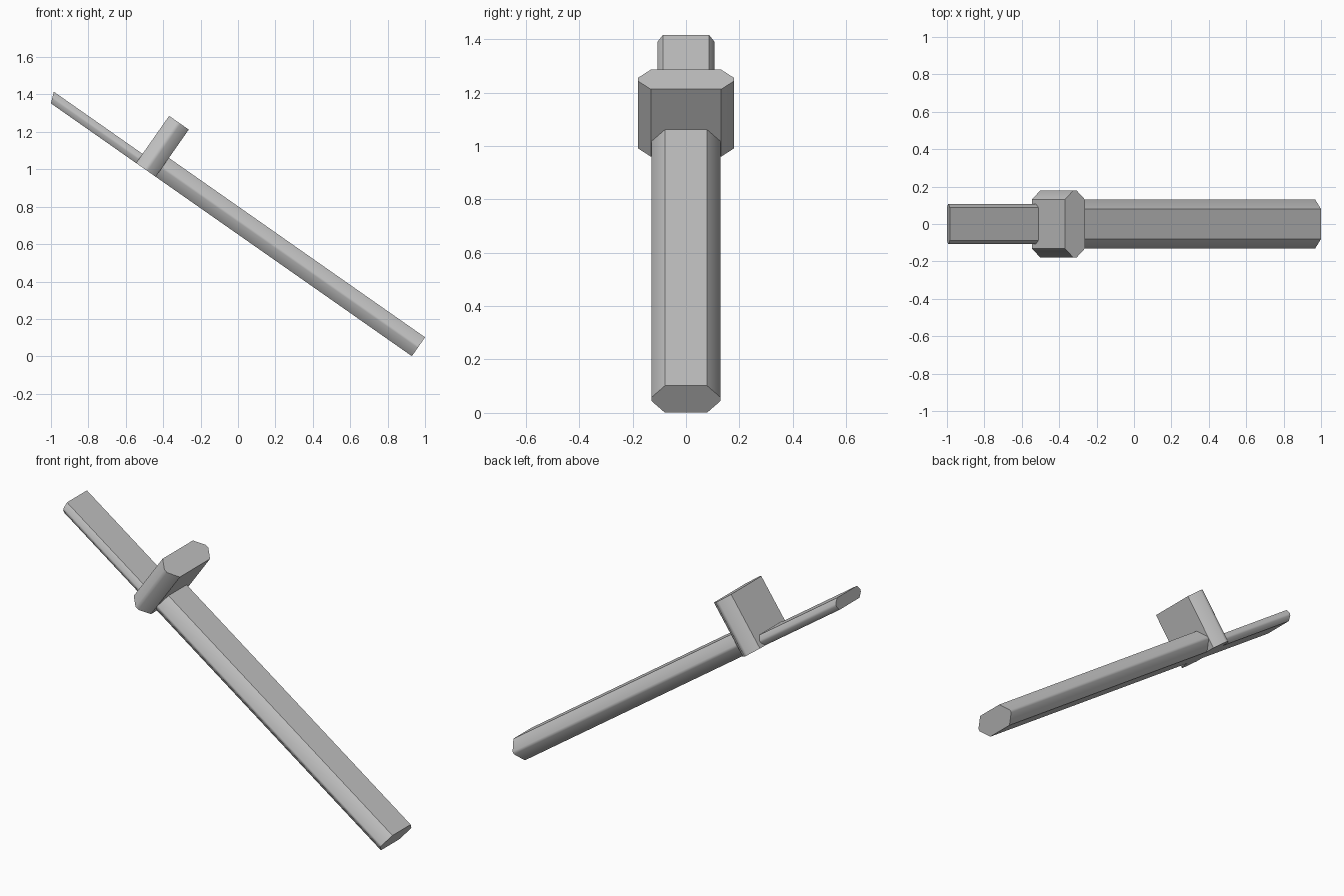
import bpy, bmesh, math
from mathutils import Matrix

cube = bpy.data.objects.get("Cube")
if cube:
    bpy.data.objects.remove(cube, do_unlink=True)

grey = bpy.data.materials.new("plain_grey")
grey.use_nodes = True
COLOUR = (0.55, 0.55, 0.55, 1)
grey.diffuse_color = COLOUR
grey.node_tree.nodes["Principled BSDF"].inputs["Base Color"].default_value = COLOUR

# The whole tool leans: its long axis drops 35 degrees toward +x
TILT = Matrix.Rotation(math.radians(35), 4, 'Y')
BASE = 0.534  # shared underside of all parts, measured across the long axis


def chamfered(half_a, half_b, cut_a, cut_b):
    """Octagonal outline of a rectangle with its corners cut."""
    quarter = [(half_a, half_b - cut_b), (half_a - cut_a, half_b)]
    mirrored = [(-a, b) for a, b in reversed(quarter)]
    top = quarter + mirrored
    return top + [(-a, -b) for a, b in top]


def prism(name, start, end):
    """Bridge two matching outlines into a closed bar and tilt it."""
    bm = bmesh.new()
    rings = [[bm.verts.new(p) for p in ring] for ring in (start, end)]
    n = len(start)
    for i in range(n):
        j = (i + 1) % n
        bm.faces.new((rings[0][i], rings[0][j], rings[1][j], rings[1][i]))
    for ring in rings:
        bm.faces.new(ring)
    bmesh.ops.recalc_face_normals(bm, faces=bm.faces)
    bm.transform(TILT)
    mesh = bpy.data.meshes.new(name)
    bm.to_mesh(mesh)
    bm.free()
    mesh.materials.append(grey)
    obj = bpy.data.objects.new(name, mesh)
    bpy.context.collection.objects.link(obj)
    bpy.ops.object.select_all(action='DESELECT')
    obj.select_set(True)
    bpy.context.view_layer.objects.active = obj
    bpy.ops.object.shade_smooth_by_angle(angle=math.radians(46))
    return obj


def long_bar(name, x0, x1, half_width, thick, cut_y, cut_z, slant=0):
    """Bar along the long axis; slant pushes the upper edge of its start out."""
    outline = chamfered(half_width, thick / 2, cut_y, cut_z)
    start = [(x0 - slant * (z / thick + 0.5), y, BASE + thick / 2 + z) for y, z in outline]
    end = [(x1, y, BASE + thick / 2 + z) for y, z in outline]
    prism(name, start, end)


# Handle
long_bar("handle", -0.92, 0.761, 0.13, 0.123, 0.051, 0.054)

# Thin blade with a slanted tip
long_bar("blade", -1.595, -1.03, 0.107, 0.060, 0.020, 0.024, slant=0.023)

# Upright guard between blade and handle
guard = chamfered(0.064, 0.18, 0.054, 0.048)
prism("guard",
      [(x - 0.975, y, BASE) for x, y in guard],
      [(x - 0.975, y, BASE + 0.308) for x, y in guard])
